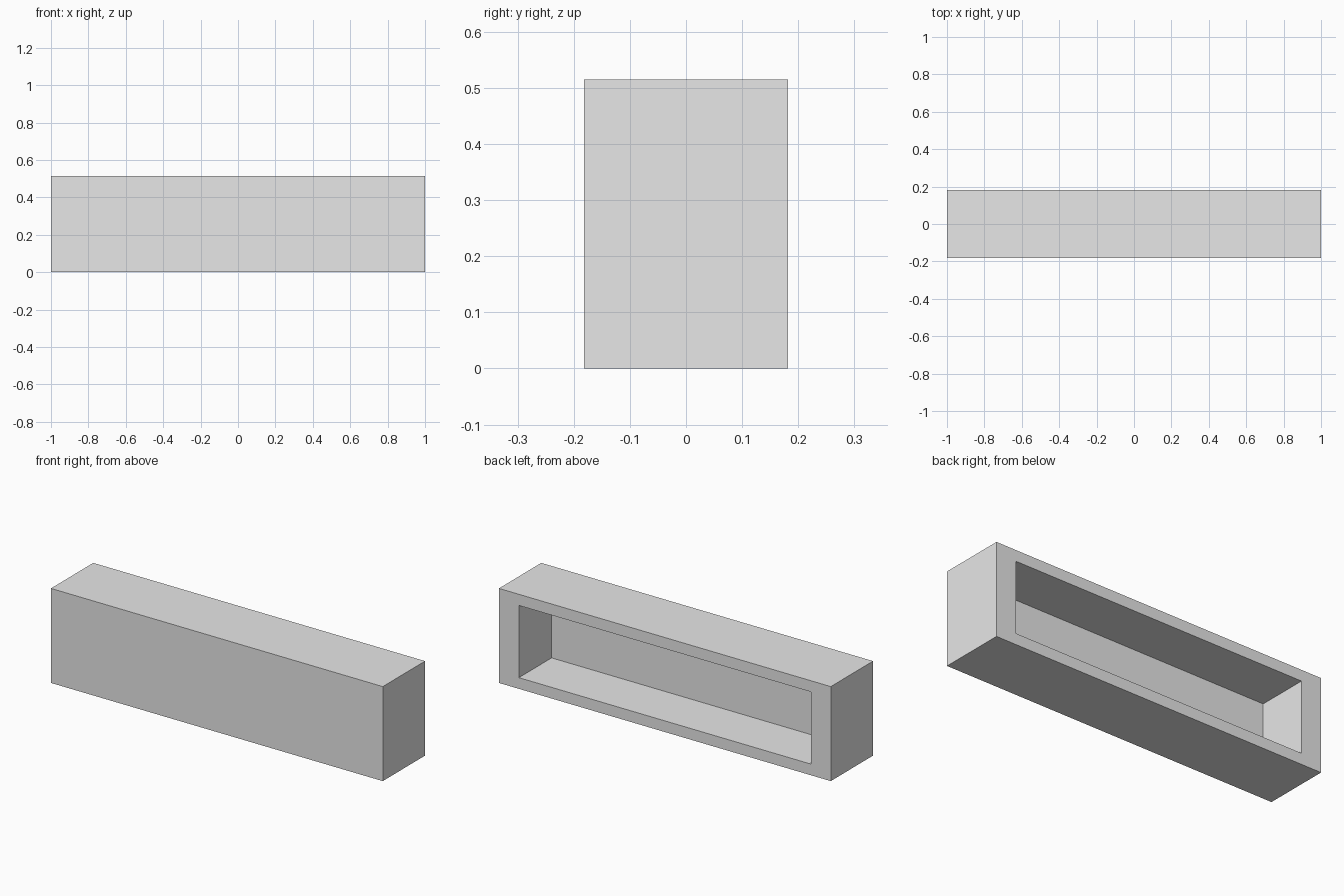
import bpy
import bmesh
from mathutils import Vector

cube = bpy.data.objects.get("Cube")
if cube:
    bpy.data.objects.remove(cube, do_unlink=True)

LENGTH, DEPTH, HEIGHT = 2.0, 0.364, 0.515
END_WALL, RIM, RECESS = 0.12, 0.086, 0.282

# Single flat colour
grey = bpy.data.materials.new("light_grey")
grey.use_nodes = True
colour = (0.8, 0.8, 0.8, 1.0)
grey.diffuse_color = colour
grey.node_tree.nodes["Principled BSDF"].inputs["Base Color"].default_value = colour

# Solid block
bm = bmesh.new()
bmesh.ops.create_cube(bm, size=1)
for v in bm.verts:
    v.co = Vector((v.co.x * LENGTH, v.co.y * DEPTH, (v.co.z + 0.5) * HEIGHT))

# Rear opening: inset the back face to a rim, then push it inwards
bm.normal_update()
back = max(bm.faces, key=lambda f: f.normal.y)
bmesh.ops.inset_individual(bm, faces=[back], thickness=RIM)
for v in back.verts:
    v.co.x = (LENGTH / 2 - END_WALL) * (1 if v.co.x > 0 else -1)
bmesh.ops.inset_individual(bm, faces=[back], thickness=0, depth=0)
for v in back.verts:
    v.co.y -= RECESS
bmesh.ops.recalc_face_normals(bm, faces=bm.faces)

mesh = bpy.data.meshes.new("hollow_block")
bm.to_mesh(mesh)
bm.free()
mesh.materials.append(grey)
block = bpy.data.objects.new("hollow_block", mesh)
bpy.context.collection.objects.link(block)
